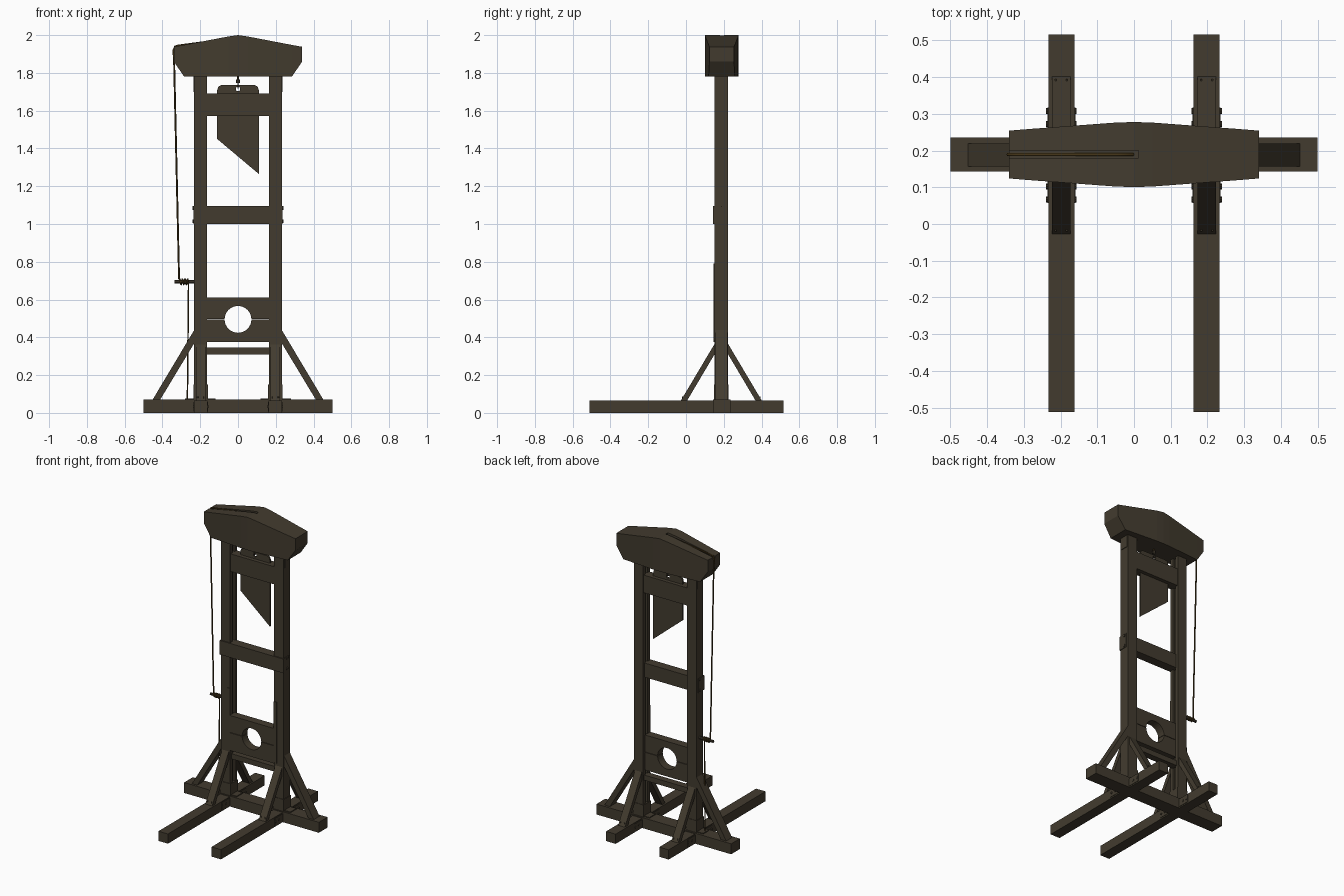
import bpy, bmesh, math
from mathutils import Vector

if "Cube" in bpy.data.objects:
    bpy.data.objects.remove(bpy.data.objects["Cube"])

YC = 0.187  # depth of the upright frame


def material(name, rgb):
    m = bpy.data.materials.new(name)
    m.diffuse_color = (*rgb, 1)
    m.use_nodes = True
    m.node_tree.nodes["Principled BSDF"].inputs["Base Color"].default_value = m.diffuse_color
    return m


WOOD = material("dark wood", (0.055, 0.044, 0.028))
ROPE = material("brown rope", (0.06, 0.036, 0.009))


def finish(name, bm, mat=WOOD):
    bmesh.ops.recalc_face_normals(bm, faces=bm.faces)
    me = bpy.data.meshes.new(name)
    bm.to_mesh(me)
    bm.free()
    me.materials.append(mat)
    ob = bpy.data.objects.new(name, me)
    bpy.context.collection.objects.link(ob)
    return ob


def prism(name, pts, axis, lo, hi, mat=WOOD):
    """Extrude a 2D outline along an axis (outline uses the other two axes in order)."""
    bm = bmesh.new()
    def place(p, d):
        c = list(p)
        c.insert("xyz".index(axis), d)
        return bm.verts.new(c)
    f = bm.faces.new([place(p, lo) for p in pts])
    r = bmesh.ops.extrude_face_region(bm, geom=[f])
    d = Vector([(hi - lo) * (a == axis) for a in "xyz"])
    bmesh.ops.translate(bm, vec=d, verts=[v for v in r["geom"] if isinstance(v, bmesh.types.BMVert)])
    return finish(name, bm, mat)


def box(name, x0, x1, y0, y1, z0, z1, mat=WOOD):
    return prism(name, [(x0, y0), (x1, y0), (x1, y1), (x0, y1)], "z", z0, z1, mat)


def disc(cx, cy, r, n=24):
    return [(cx + r * math.cos(math.tau * i / n), cy + r * math.sin(math.tau * i / n)) for i in range(n)]


def cut(ob, cutter):
    m = ob.modifiers.new("cut", "BOOLEAN")
    m.operation, m.object, m.solver = "DIFFERENCE", cutter, "EXACT"
    cutter.hide_render = True
    cutter.hide_viewport = False
    cutter.display_type = "WIRE"
    bpy.context.view_layer.objects.active = ob
    bpy.ops.object.modifier_apply(modifier="cut")
    bpy.data.objects.remove(cutter)


def rope(name, pts, r, mat=ROPE):
    cu = bpy.data.curves.new(name, "CURVE")
    cu.dimensions, cu.bevel_depth, cu.bevel_resolution, cu.use_fill_caps = "3D", r, 1, True
    s = cu.splines.new("POLY")
    s.points.add(len(pts) - 1)
    for p, co in zip(s.points, pts):
        p.co = (*co, 1)
    cu.materials.append(mat)
    ob = bpy.data.objects.new(name, cu)
    bpy.context.collection.objects.link(ob)


# Base: cross sill and two long feet
box("cross_sill", -0.5, 0.5, 0.143, 0.235, 0, 0.07)
for s, side in ((-1, "left"), (1, "right")):
    def sx(pts):
        return [(s * p[0], p[1]) for p in pts]
    a, b = sorted((s * 0.162, s * 0.232))
    box(side + "_foot", a, b, -0.512, 0.515, 0, 0.065)

    # Upright with a blade channel on the inner face
    outline = [(0.232, 0.15), (0.232, 0.222), (0.163, 0.222), (0.163, 0.199),
               (0.178, 0.199), (0.178, 0.173), (0.163, 0.173), (0.163, 0.15)]
    prism(side + "_post", sx(outline), "z", 0.03, 1.79)

    # Diagonal braces
    prism(side + "_outer_brace", [(s * x, z) for x, z in
          ((0.228, 0.445), (0.228, 0.375), (0.415, 0.065), (0.455, 0.065))], "y", 0.157, 0.219)
    a, b = sorted((s * 0.173, s * 0.223))
    for t, end in ((-1, "front"), (1, "back")):
        prism(f"{side}_{end}_brace", [(YC + t * y, z) for y, z in
              ((0.03, 0.375), (0.03, 0.32), (0.183, 0.062), (0.216, 0.062))], "x", a, b)
        # Foot side plates with bolts
        y0, y1 = sorted((YC + t * 0.04, YC + t * 0.13))
        box(f"{side}_{end}_foot_plate", *sorted((s * 0.159, s * 0.235)), y0, y1, 0.008, 0.058)
        for k in (0.085, 0.12):
            prism(f"{side}_{end}_foot_bolt", disc(YC + t * k, 0.033, 0.008, 8), "x",
                  *sorted((s * 0.156, s * 0.239)))
            prism(f"{side}_{end}_brace_nail", disc(s * (0.183 if k < 0.1 else 0.213), YC + t * 0.205, 0.003, 6),
                  "z", 0.07, 0.088)

    # Brackets at foot and head of the post
    box(side + "_base_bracket", *sorted((s * 0.158, s * 0.236)), 0.147, 0.225, 0.0, 0.15)
    box(side + "_base_strap", *sorted((s * 0.118, s * 0.28)), 0.155, 0.219, 0.06, 0.076)
    box(side + "_head_bracket", *sorted((s * 0.2, s * 0.236)), 0.16, 0.214, 1.7, 1.79)
    # Neck board guides
    box(side + "_guide_strip", *sorted((s * 0.163, s * 0.184)), 0.146, 0.155, 0.38, 0.79)
    # Middle rail bolts
    for z in (1.015, 1.085):
        prism(side + "_rail_bolt", disc(YC, z, 0.01, 8), "x", *sorted((s * 0.22, s * 0.24)))

# Rails between the posts
box("middle_rail", -0.236, 0.236, 0.143, 0.205, 1.0, 1.095)
box("lower_rail", -0.17, 0.17, 0.165, 0.21, 0.31, 0.345)

# Neck boards: two halves closing around a round hole
for name, z0, z1 in (("lower_neck_board", 0.375, 0.4935), ("upper_neck_board", 0.4965, 0.61)):
    board = box(name, -0.166, 0.166, 0.145, 0.2, z0, z1)
    cut(board, prism("neck_cutter", disc(0, 0.495, 0.071, 32), "y", 0.1, 0.3))

# Blade with slanted edge, and the weight that carries it
blade = prism("blade", [(-0.11, 1.45), (0.11, 1.265), (0.11, 1.71), (0.104, 1.728), (0.088, 1.735),
                        (-0.088, 1.735), (-0.104, 1.728), (-0.11, 1.71)], "y", 0.181, 0.192)
cut(blade, prism("eye_cutter", disc(0, 1.715, 0.012, 16), "y", 0.1, 0.3))
box("blade_weight", -0.163, 0.163, 0.155, 0.217, 1.572, 1.69)
box("weight_tongue", -0.177, 0.177, 0.175, 0.197, 1.572, 1.69)

# Hook ring
bpy.ops.mesh.primitive_torus_add(major_segments=16, minor_segments=6, major_radius=0.014, minor_radius=0.004,
                                 location=(0, YC, 1.734), rotation=(0, math.pi / 2, 0))
ring = bpy.context.object
ring.name = "blade_ring"
ring.data.materials.append(WOOD)
prism("ring_knot", disc(0, YC, 0.011, 8), "z", 1.747, 1.764)

# Head beam, tapering to both ends
bm = bmesh.new()
rings = []
for x, zt, zb, h in ((-0.34, 1.938, 1.86, 0.065), (-0.285, 1.948, 1.78, 0.0695), (-0.05, 1.993, 1.78, 0.087),
                     (0, 2.0, 1.78, 0.0885), (0.05, 1.993, 1.78, 0.087), (0.285, 1.948, 1.78, 0.0695),
                     (0.34, 1.938, 1.86, 0.065)):
    rings.append([bm.verts.new((x, 0.189 + dy, z)) for dy, z in ((-h, zb), (h, zb), (h, zt), (-h, zt))])
for r0, r1 in zip(rings, rings[1:]):
    for i in range(4):
        j = (i + 1) % 4
        bm.faces.new((r0[i], r0[j], r1[j], r1[i]))
bm.faces.new(rings[0])
bm.faces.new(rings[-1])
head = finish("head_beam", bm)
# Rope groove along the top of the left half
cut(head, prism("groove_cutter", [(-0.36, 1.915), (-0.32, 1.922), (-0.05, 1.973), (0.012, 1.98),
                                  (0.012, 2.05), (-0.36, 2.05)], "y", 0.179, 0.2))

# Rope: blade, over the head, down to the cleat, then to the base
rope("hoist_rope", [(0, YC, 1.75), (0, 0.189, 1.96), (-0.004, 0.189, 1.982), (-0.05, 0.189, 1.98),
                    (-0.315, 0.189, 1.945), (-0.333, 0.189, 1.94), (-0.342, 0.189, 1.92),
                    (-0.338, 0.189, 1.85), (-0.312, 0.187, 0.71)], 0.005)
rope("tail_rope", [(-0.27, 0.18, 0.695), (-0.262, 0.178, 0.68), (-0.268, 0.18, 0.07)], 0.004)
rope("rope_wraps", [(-0.312 + 0.0035 * i, YC + 0.014 * math.cos(i * 1.57), 0.694 + 0.014 * math.sin(i * 1.57))
                    for i in range(15)], 0.005)
# Cleat
prism("cleat_bar", disc(YC, 0.694, 0.009, 8), "x", -0.335, -0.225)
